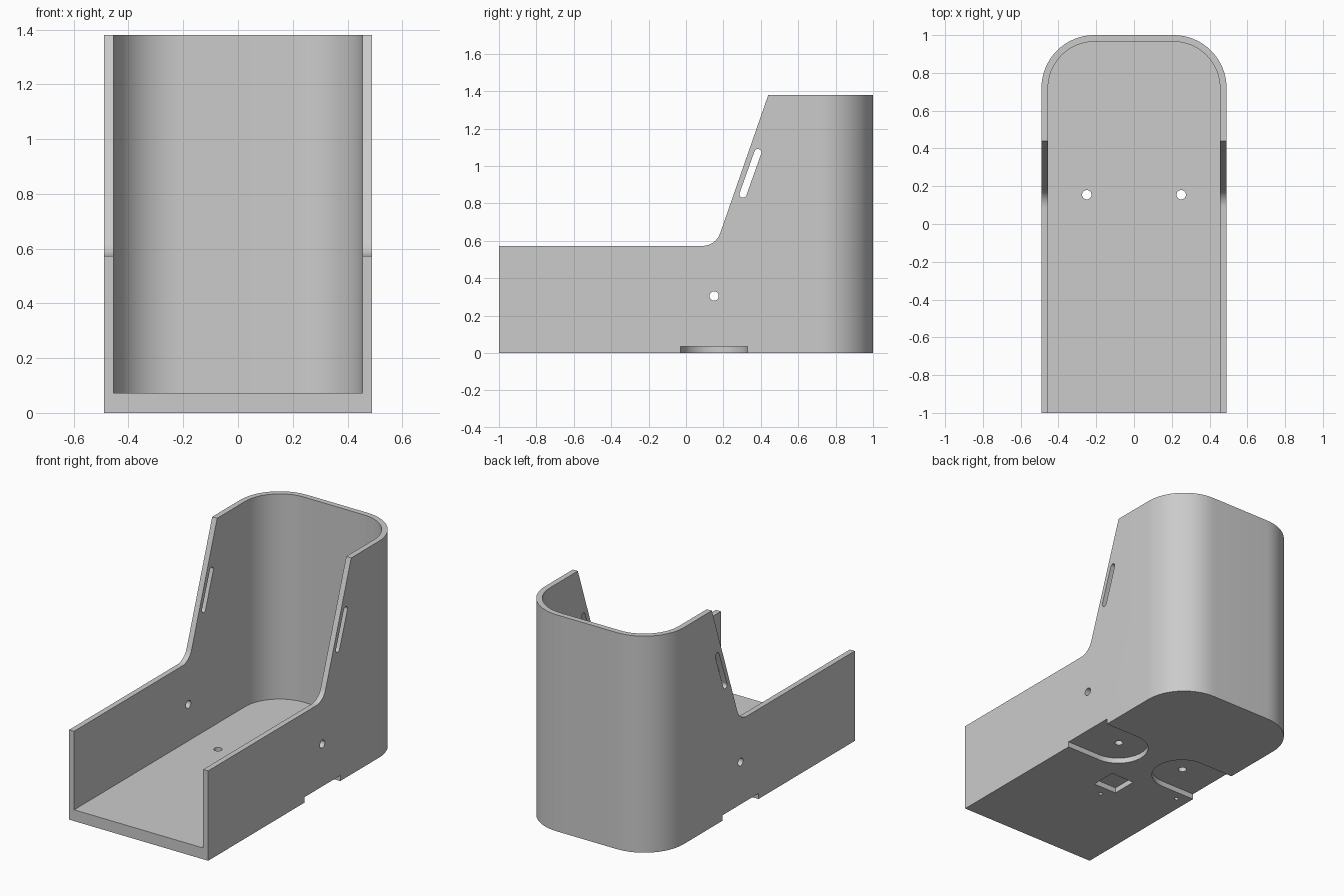
import bpy, bmesh
from math import sin, cos, pi, radians
from mathutils import Vector, Matrix

if "Cube" in bpy.data.objects:
    bpy.data.objects.remove(bpy.data.objects["Cube"], do_unlink=True)

WIDTH, HEIGHT, WALL, FLOOR = 0.98, 1.38, 0.035, 0.072
CORNER, RECESS = 0.28, 0.035

grey = bpy.data.materials.new("plain grey")
grey.use_nodes = True
colour = (0.6, 0.6, 0.6, 1)
grey.diffuse_color = colour
grey.node_tree.nodes["Principled BSDF"].inputs["Base Color"].default_value = colour


def arc(cx, cy, r, start, end, steps=16):
    """Points along a circular arc, angles in degrees."""
    angles = [radians(start + (end - start) * i / steps) for i in range(steps + 1)]
    return [(cx + r * cos(a), cy + r * sin(a)) for a in angles]


def prism(name, outline, low, high, axis="Z"):
    """Extrude an xy outline along z, or a yz outline along x."""
    bm = bmesh.new()
    place = (lambda p, d: (p[0], p[1], d)) if axis == "Z" else (lambda p, d: (d, p[0], p[1]))
    face = bm.faces.new([bm.verts.new(place(p, low)) for p in outline])
    ext = bmesh.ops.extrude_face_region(bm, geom=[face])
    shift = Vector((0, 0, high - low)) if axis == "Z" else Vector((high - low, 0, 0))
    bmesh.ops.translate(bm, vec=shift, verts=[v for v in ext["geom"] if isinstance(v, bmesh.types.BMVert)])
    bmesh.ops.recalc_face_normals(bm, faces=bm.faces)
    mesh = bpy.data.meshes.new(name)
    bm.to_mesh(mesh)
    bm.free()
    mesh.materials.append(grey)
    obj = bpy.data.objects.new(name, mesh)
    bpy.context.collection.objects.link(obj)
    return obj


def rounded_plan(half, front, back, r):
    """Plan outline with a square front and two rounded back corners."""
    return ([(-half, front), (half, front)]
            + arc(half - r, back - r, r, 0, 90)
            + arc(r - half, back - r, r, 90, 180))


def cut(target, cutter):
    mod = target.modifiers.new("cut", "BOOLEAN")
    mod.operation, mod.solver, mod.object = "DIFFERENCE", "EXACT", cutter
    bpy.context.view_layer.objects.active = target
    bpy.ops.object.modifier_apply(modifier=mod.name)
    bpy.data.objects.remove(cutter, do_unlink=True)


# Hollow body, open at the front and top
body = prism("open_housing", rounded_plan(WIDTH / 2, -1, 1, CORNER), 0, HEIGHT)
cut(body, prism("cavity", rounded_plan(WIDTH / 2 - WALL, -1.2, 1 - WALL, CORNER - WALL), FLOOR, 1.6))

# Low front walls, filleted into the raked edge
lean = Vector((0.28, 0.807)).normalized()
tilt = 19.1
fillet = arc(0.088, 0.673, 0.1, -90, -tilt, 10)
top = Vector((0.44, HEIGHT)) + lean * 0.2
cut(body, prism("side_profile", [(-1.2, 0.573)] + fillet + [tuple(top), (-1.2, top.y)], -1, 1, "X"))

# Slanted slots and round holes through both side walls
slot = arc(0.384, 1.072, 0.019, -tilt, 180 - tilt) + arc(0.305, 0.85, 0.019, 180 - tilt, 360 - tilt)
cut(body, prism("side_slot", slot, -1, 1, "X"))
cut(body, prism("side_hole", arc(0.15, 0.305, 0.025, 0, 345, 23), -1, 1, "X"))

# Round-ended recesses and screw holes under the floor
for side in (-1, 1):
    end = [(side * x, y) for x, y in arc(0.25, 0.15, 0.18, 90, 270, 32)]
    cut(body, prism("foot_recess", end + [(side * 0.7, -0.03), (side * 0.7, 0.33)], -0.1, RECESS))
    cut(body, prism("floor_hole", arc(side * 0.25, 0.155, 0.025, 0, 345, 23), -0.2, 0.2))

# Square recess and small blind holes underneath
h = 0.083
cut(body, prism("square_recess", [(-h, -0.19 - h), (h, -0.19 - h), (h, -0.19 + h), (-h, -0.19 + h)], -0.1, RECESS))
for x, y in ((-0.02, -0.34), (-0.41, -0.09)):
    cut(body, prism("blind_hole", arc(x, y, 0.014, 0, 330, 11), -0.1, RECESS))

# Smooth curves, sharp edges
bpy.ops.object.select_all(action="DESELECT")
body.select_set(True)
bpy.context.view_layer.objects.active = body
bpy.ops.object.shade_smooth_by_angle(angle=radians(30))
